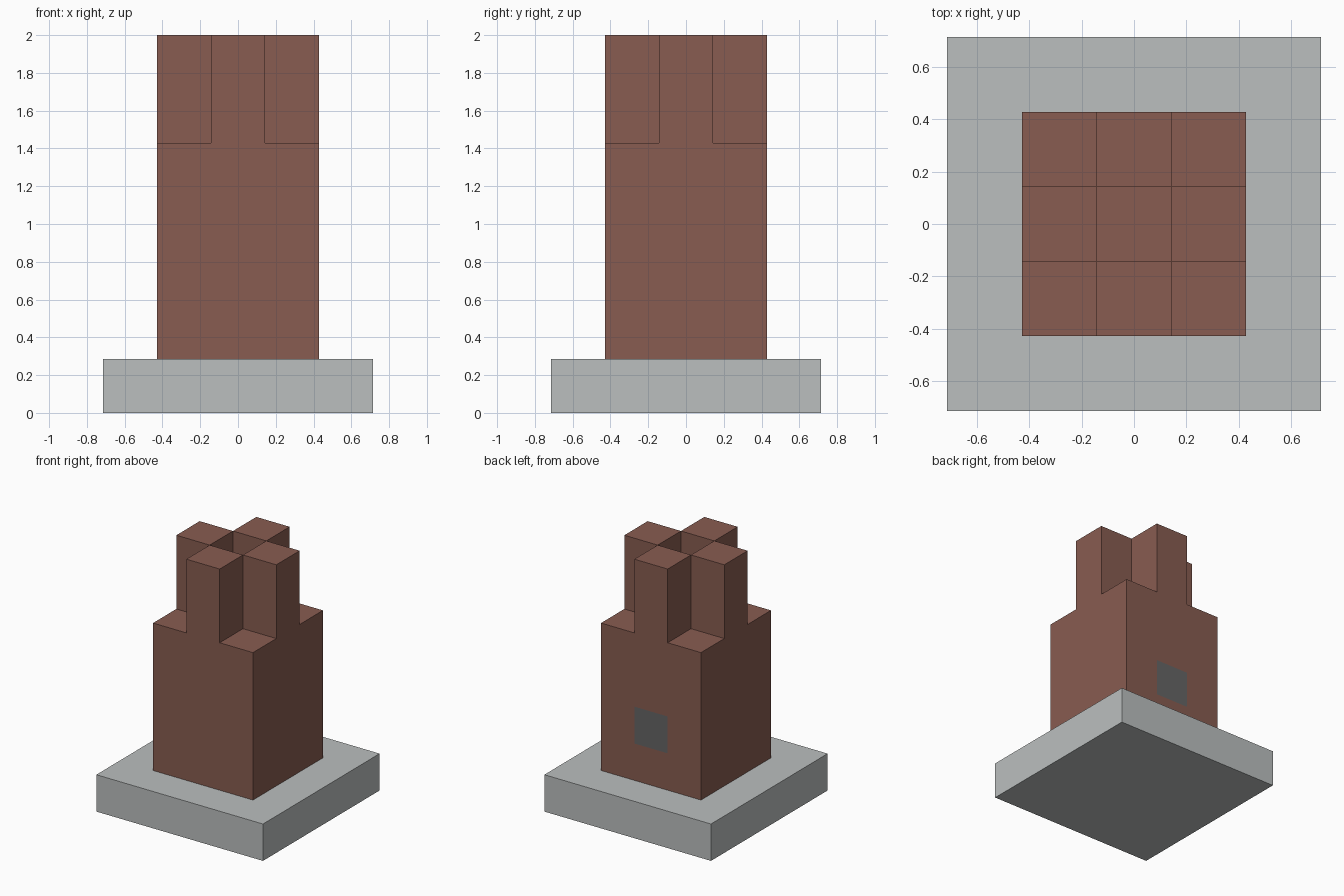
import bpy
import bmesh
from mathutils import Matrix, Vector

U = 2 / 7  # module: every size is a multiple of this

if "Cube" in bpy.data.objects:
    bpy.data.objects.remove(bpy.data.objects["Cube"], do_unlink=True)


def material(name, rgb):
    mat = bpy.data.materials.new(name)
    mat.use_nodes = True
    mat.diffuse_color = (*rgb, 1)
    mat.node_tree.nodes["Principled BSDF"].inputs["Base Color"].default_value = (*rgb, 1)
    return mat


def box(bm, size, z_bottom):
    mat = Matrix.Translation((0, 0, z_bottom + size[2] / 2)) @ Matrix.Diagonal((*size, 1))
    bmesh.ops.create_cube(bm, size=1, matrix=mat)


def finish(bm, name, mats):
    bmesh.ops.recalc_face_normals(bm, faces=bm.faces)
    mesh = bpy.data.meshes.new(name)
    bm.to_mesh(mesh)
    bm.free()
    for mat in mats:
        mesh.materials.append(mat)
    obj = bpy.data.objects.new(name, mesh)
    bpy.context.collection.objects.link(obj)
    return obj


brick = material("brick brown", (0.246, 0.107, 0.082))
stone = material("stone grey", (0.497, 0.521, 0.521))
dark = material("vent dark grey", (0.13, 0.13, 0.13))

# Square base slab
bm = bmesh.new()
box(bm, (5 * U, 5 * U, U), 0)
finish(bm, "base_slab", [stone])

# Tower body, cut into thirds across and into rows at the vent's edges
bm = bmesh.new()
box(bm, (3 * U, 3 * U, 4 * U), U)
cuts = [(axis, s * U / 2) for axis in (0, 1) for s in (-1, 1)]
cuts += [(2, 2 * U), (2, 3 * U)]
for axis, offset in cuts:
    normal = Vector((0, 0, 0))
    normal[axis] = 1
    bmesh.ops.bisect_plane(bm, geom=bm.verts[:] + bm.edges[:] + bm.faces[:],
                           plane_co=normal * offset, plane_no=normal)
bm.normal_update()

# Back vent: the middle cell of the second row
for face in bm.faces:
    c = face.calc_center_median()
    if face.normal.y > 0.9 and abs(c.x) < U / 2 and 2 * U < c.z < 3 * U:
        face.material_index = 1

# Four posts raised from the middle of each top edge, around an open centre
tops = []
for face in bm.faces:
    c = face.calc_center_median()
    if face.normal.z > 0.9 and abs(abs(c.x) + abs(c.y) - U) < U / 4:
        tops.append(face)
raised = bmesh.ops.extrude_discrete_faces(bm, faces=tops)["faces"]
for face in raised:
    bmesh.ops.translate(bm, verts=face.verts[:], vec=(0, 0, 2 * U))
finish(bm, "chimney_tower", [brick, dark])
